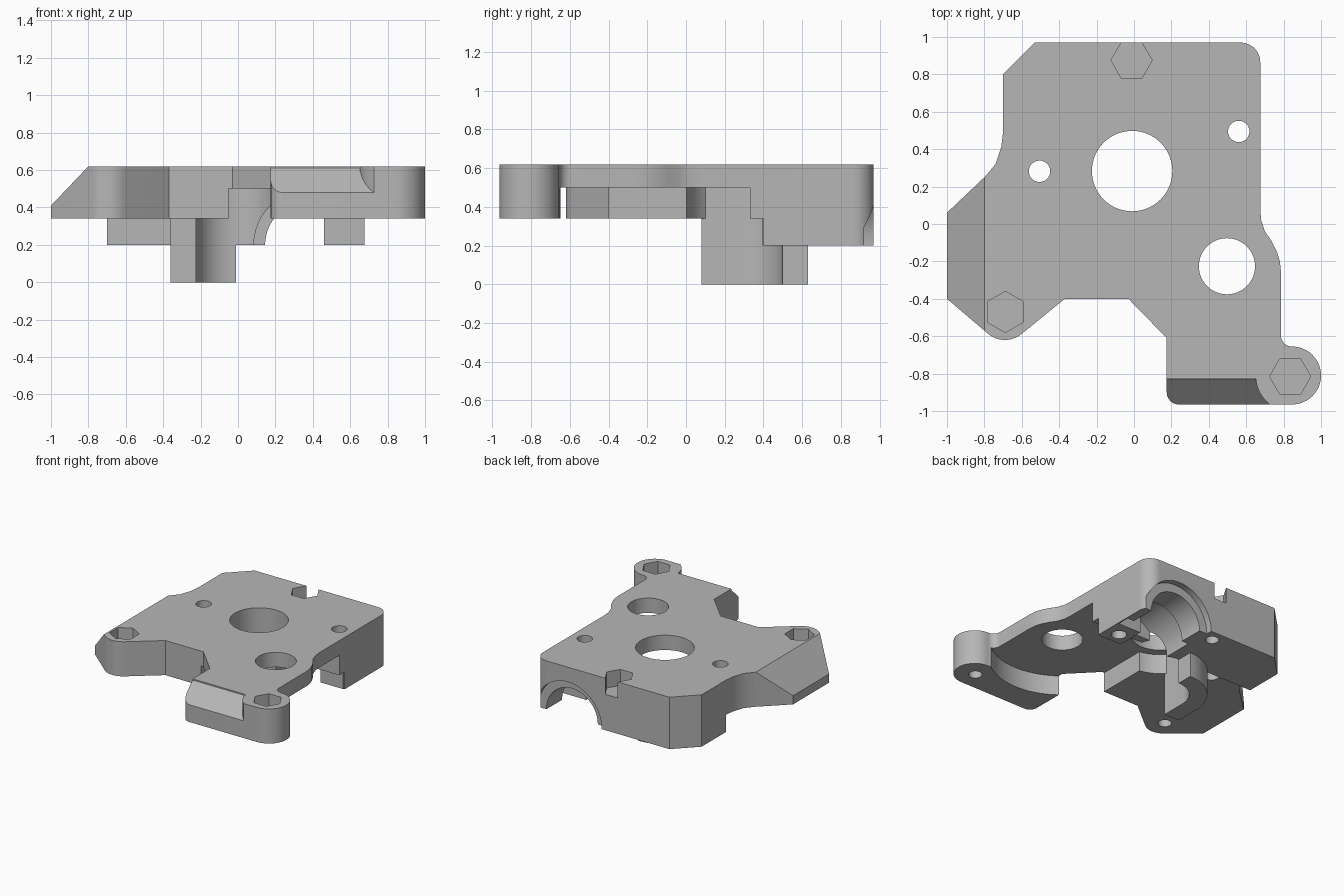
import bpy, bmesh
from math import cos, sin, radians

cube = bpy.data.objects.get("Cube")
if cube:
    bpy.data.objects.remove(cube)

grey = bpy.data.materials.new("plain grey")
grey.use_nodes = True
grey.diffuse_color = (0.47, 0.47, 0.47, 1)
grey.node_tree.nodes["Principled BSDF"].inputs["Base Color"].default_value = (0.47, 0.47, 0.47, 1)


def arc(cx, cy, r, a0, a1, n=12):
    steps = [radians(a0 + (a1 - a0) * i / n) for i in range(n + 1)]
    return [(cx + r * cos(a), cy + r * sin(a)) for a in steps]


def circle(cx, cy, r, n=64, start=0):
    return arc(cx, cy, r, start, start + 360, n)[:-1]


def rect(x0, y0, x1, y1):
    return [(x0, y0), (x1, y0), (x1, y1), (x0, y1)]


def prism(name, profile, lo, hi, axis="z"):
    """Extrude a closed profile along one axis."""
    place = {"z": lambda u, v, w: (u, v, w),
             "x": lambda u, v, w: (w, u, v),
             "y": lambda u, v, w: (u, w, v)}[axis]
    bm = bmesh.new()
    low = [bm.verts.new(place(u, v, lo)) for u, v in profile]
    high = [bm.verts.new(place(u, v, hi)) for u, v in profile]
    bm.faces.new(low)
    bm.faces.new(high)
    for i in range(len(low)):
        j = (i + 1) % len(low)
        bm.faces.new((low[i], low[j], high[j], high[i]))
    bmesh.ops.recalc_face_normals(bm, faces=bm.faces)
    mesh = bpy.data.meshes.new(name)
    bm.to_mesh(mesh)
    bm.free()
    mesh.materials.append(grey)
    ob = bpy.data.objects.new(name, mesh)
    bpy.context.collection.objects.link(ob)
    return ob


def combine(target, tool, operation="DIFFERENCE"):
    """Apply a boolean and discard the tool."""
    tool.hide_render = True
    mod = target.modifiers.new(tool.name, "BOOLEAN")
    mod.operation = operation
    mod.solver = "EXACT"
    mod.object = tool
    bpy.ops.object.select_all(action="DESELECT")
    bpy.context.view_layer.objects.active = target
    target.select_set(True)
    bpy.ops.object.modifier_apply(modifier=mod.name)
    bpy.data.objects.remove(tool)


# Plate outline, counter-clockwise
outline = arc(0.57, 0.865, 0.105, 0, 90)
outline += [(-0.53, 0.97), (-0.7, 0.8), (-0.7, 0.49), (-0.71, 0.41), (-0.74, 0.32),
            (-0.8, 0.25), (-1, 0.06), (-1, -0.4)]
outline += arc(-0.69, -0.48, 0.14, -130, -50)
outline += [(-0.37, -0.4), (-0.03, -0.4), (0.175, -0.61)]
outline += arc(0.24, -0.9, 0.065, 180, 270)
outline += arc(0.845, -0.81, 0.155, -90, 90, 24)
outline += arc(0.845, -0.595, 0.06, 270, 180)
outline += [(0.785, -0.25), (0.78, -0.2), (0.765, -0.15), (0.735, -0.09),
            (0.7, -0.04), (0.68, 0.02), (0.675, 0.08)]
plate = prism("mounting_plate", outline, 0.2, 0.62)

# Stepped underside: thick back, middle layer, thin front
combine(plate, prism("right_step", rect(-0.2, -1.2, 1.2, 0.4), 0, 0.34))
combine(plate, prism("left_step", rect(-1.2, -1.2, -0.18, 0.49), 0, 0.34))
combine(plate, prism("thin_area", rect(-0.05, -0.61, 1.2, 0.33), 0, 0.5))
combine(plate, prism("foot_hollow", circle(0.5, -0.23, 0.53), 0, 0.5))
combine(plate, prism("centre_hollow",
                     [(x, min(y, 0.33)) for x, y in circle(-0.01, 0.28, 0.28)], 0, 0.5))

# Round channel entering from the back, with wider ends
for name, r, y0, y1 in (("bore", 0.23, 0.39, 1.1), ("inner_bore", 0.29, 0.39, 0.72),
                        ("back_counterbore", 0.3, 0.92, 1.1)):
    combine(plate, prism(name, circle(0.375, 0.2, r), y0, y1, "y"))

# Screw boss beside the channel
combine(plate, prism("screw_boss", rect(0.46, 0.395, 0.665, 0.62), 0.2, 0.55), "UNION")

# Hooked collar hanging below the central hole
collar = [(-0.36, 0.08)] + arc(-0.01, 0.28, 0.35, 180, 90, 20)
collar += arc(-0.01, 0.28, 0.215, 90, 180, 20) + [(-0.225, 0.08)]
combine(plate, prism("collar", collar, 0, 0.55), "UNION")

# Sloped left edge
combine(plate, prism("left_slope", [(-1.1, 0.305), (-0.7, 0.725), (-1.1, 0.725)],
                     -0.8, 0.3, "y"))

# Sloped front edge, stopping around the corner screw
scoop = prism("front_slope", [(-1.02, 0.427), (-0.83, 0.61), (-0.83, 0.7), (-1.02, 0.7)],
              0.1, 0.84, "x")
combine(scoop, prism("screw_clearance", circle(0.845, -0.81, 0.195), 0.3, 0.8))
combine(plate, scoop)

# Through holes
for x, y, r in ((-0.01, 0.283, 0.215), (0.497, -0.226, 0.15),
                (0.56, 0.495, 0.057), (-0.505, 0.282, 0.057)):
    combine(plate, prism("through_hole", circle(x, y, r), -0.1, 0.8))

# Hex nut pockets above blind screw holes
for x, y, turn in ((-0.013, 0.875, 0), (0.835, -0.815, 0), (-0.688, -0.47, 30)):
    combine(plate, prism("nut_pocket", circle(x, y, 0.11, 6, turn), 0.49, 0.8))
    combine(plate, prism("screw_hole", circle(x, y, 0.05, 32), 0.1, 0.475))

bpy.ops.object.select_all(action="DESELECT")
bpy.context.view_layer.objects.active = plate
plate.select_set(True)
bpy.ops.object.shade_smooth_by_angle(angle=radians(25))
